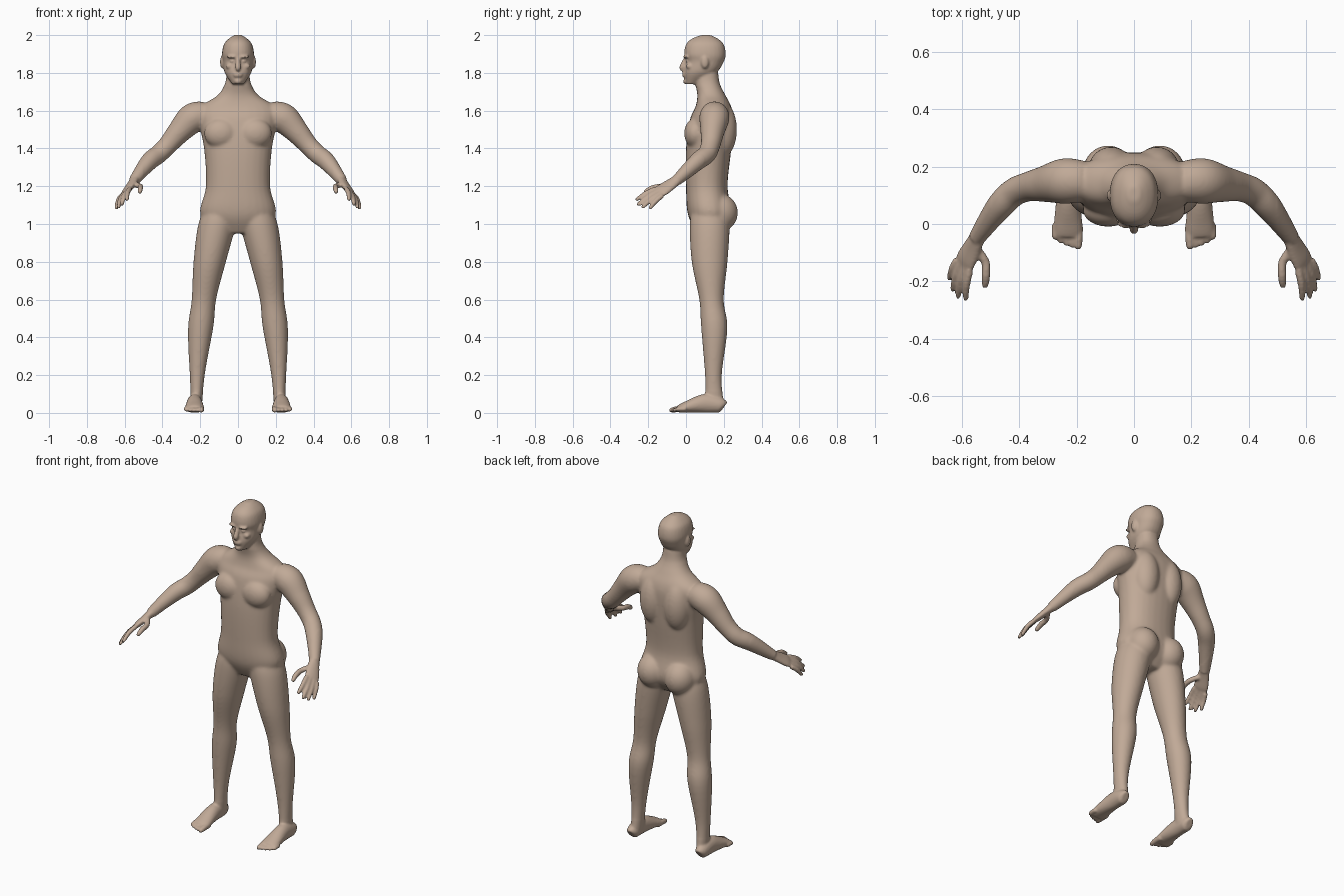
import bpy, bmesh, math
from mathutils import Vector, Matrix

default_cube = bpy.data.objects.get("Cube")
if default_cube:
    bpy.data.objects.remove(default_cube, do_unlink=True)

SIDES = 28
STEPS = 6
X_AXIS = Vector((1, 0, 0))
Y_AXIS = Vector((0, 1, 0))
bm = bmesh.new()


def spline(points):
    """Catmull-Rom interpolation of rows of numbers."""
    rows = [Vector(point) for point in points]
    result = []
    for index in range(len(rows) - 1):
        start, end = rows[index], rows[index + 1]
        before = rows[max(index - 1, 0)]
        after = rows[min(index + 2, len(rows) - 1)]
        leave, arrive = (end - before) / 2, (after - start) / 2
        for step in range(STEPS):
            t = step / STEPS
            ease = t * t * (3 - 2 * t)
            result.append(start.lerp(end, ease)
                          + leave * (t * (1 - t) ** 2)
                          - arrive * (t * t * (1 - t)))
    return result + [rows[-1]]


def oval(power):
    """Unit cross-section; a power below one makes it squarer."""
    for index in range(SIDES):
        angle = math.tau * index / SIDES
        c, s = math.cos(angle), math.sin(angle)
        yield math.copysign(abs(c) ** power, c), math.copysign(abs(s) ** power, s)


def skin(rings):
    """Bridge closed rings of points into a capped tube."""
    loops = [[bm.verts.new(point) for point in ring] for ring in rings]
    for lower, upper in zip(loops, loops[1:]):
        for index in range(SIDES):
            following = (index + 1) % SIDES
            bm.faces.new((lower[index], lower[following], upper[following], upper[index]))
    bm.faces.new(reversed(loops[0]))
    bm.faces.new(loops[-1])


def stack(rows, centre, power):
    """Level sections: height, half width, front, back."""
    rings = []
    for z, half, front, back in spline(rows):
        middle, depth = (front + back) / 2, (back - front) / 2
        rings.append([(centre(z) + half * c, middle + depth * s, z) for c, s in oval(power)])
    skin(rings)


def limb(rows, side, across=Y_AXIS):
    """Sections square to a path: x, y, z, half width and, if flattened, half thickness."""
    rows = spline(rows)
    centres = [Vector(row[:3]) for row in rows]
    rings = []
    for index, (row, centre) in enumerate(zip(rows, centres)):
        ahead = centres[min(index + 1, len(rows) - 1)]
        behind = centres[max(index - 1, 0)]
        tangent = (ahead - behind).normalized()
        wide = (across - tangent * across.dot(tangent)).normalized()
        thick = tangent.cross(wide)
        ring = [centre + wide * (row[3] * c) + thick * (row[-1] * s) for c, s in oval(1)]
        rings.append([(side * point.x, point.y, point.z) for point in ring])
    skin(rings)


def digit(points, radius, side):
    """Finger or toe, tapering to a rounded tip."""
    path = [Vector(point) for point in points]
    tip_radius = radius * 0.75
    tip = path[-1] + (path[-1] - path[-2]).normalized() * tip_radius * 0.7
    rows = [(*point, radius) for point in path[:-1]]
    rows += [(*path[-1], tip_radius), (*tip, tip_radius / 2)]
    limb(rows, side, X_AXIS)


def blob(centre, radii, side=1):
    """Ellipsoid for a rounded muscle or facial feature."""
    x, y, z = centre
    place = Matrix.Translation((side * x, y, z)) @ Matrix.Diagonal((*radii, 1))
    bmesh.ops.create_uvsphere(bm, u_segments=24, v_segments=16, radius=1, matrix=place)


# Torso and neck
stack([(0.95, 0.1, 0.06, 0.18), (1.05, 0.2, 0.01, 0.24), (1.2, 0.17, 0, 0.22),
       (1.4, 0.18, 0, 0.24), (1.55, 0.21, 0.02, 0.25), (1.62, 0.2, 0.05, 0.24),
       (1.68, 0.11, 0.06, 0.21), (1.74, 0.07, 0.05, 0.18), (1.8, 0.06, 0.05, 0.17)],
      centre=lambda z: 0, power=0.9)

# Head
stack([(1.74, 0.03, 0, 0.06), (1.8, 0.07, -0.01, 0.16), (1.86, 0.08, 0, 0.2),
       (1.9, 0.085, -0.01, 0.21), (1.95, 0.075, 0, 0.2), (1.98, 0.05, 0.03, 0.17),
       (2, 0.02, 0.08, 0.13)],
      centre=lambda z: 0, power=0.9)

# Nose, lips and chin
limb([(0, 0, 1.88, 0.01), (0, -0.02, 1.83, 0.015), (0, -0.015, 1.815, 0.01)], 1, X_AXIS)
for lip_height in (1.784, 1.796):
    blob((0, -0.01, lip_height), (0.023, 0.011, 0.006))
blob((0, 0, 1.755), (0.02, 0.015, 0.015))

for side in (1, -1):
    # Brow, eye, cheek and ear
    blob((0.03, 0, 1.885), (0.03, 0.015, 0.008), side)
    blob((0.03, 0.01, 1.862), (0.014, 0.013, 0.008), side)
    blob((0.045, 0.02, 1.835), (0.02, 0.02, 0.016), side)
    blob((0.084, 0.1, 1.857), (0.011, 0.02, 0.033), side)

    # Chest, shoulder blade and buttock
    blob((0.09, 0.05, 1.48), (0.09, 0.06, 0.08), side)
    blob((0.08, 0.19, 1.5), (0.08, 0.08, 0.15), side)
    blob((0.09, 0.18, 1.06), (0.09, 0.095, 0.1), side)

    # Leg, set on a line that curves in toward the hip
    stack([(0.05, 0.03, 0.1, 0.2), (0.2, 0.04, 0.1, 0.19), (0.45, 0.067, 0.08, 0.22),
           (0.6, 0.065, 0.07, 0.2), (0.8, 0.086, 0.03, 0.22), (1, 0.1, 0.02, 0.23),
           (1.1, 0.08, 0.04, 0.2)],
          centre=lambda z: side * (0.22 - 0.11 * z * z), power=1)

    # Foot, resting on the floor
    sole = [(0.2, 0.02, 0.03), (0.18, 0.035, 0.04), (0.1, 0.04, 0.05),
            (0, 0.05, 0.03), (-0.04, 0.05, 0.02)]
    limb([(0.23, y, rise, width, rise) for y, width, rise in sole], side, X_AXIS)

    # Toes, shortening outward
    for toe in range(5):
        x = 0.195 + 0.02 * toe
        radius = 0.012 if toe else 0.017
        tip = -0.08 + 0.002 * toe * toe
        digit([(x, 0, 0.02), (x, -0.04, 0.02), (x, tip, 0.014)], radius, side)

    # Arm
    limb([(0.17, 0.15, 1.58, 0.07), (0.24, 0.15, 1.56, 0.08), (0.31, 0.14, 1.49, 0.064),
          (0.37, 0.13, 1.42, 0.052), (0.42, 0.11, 1.37, 0.05), (0.47, 0.06, 1.33, 0.047),
          (0.55, -0.05, 1.23, 0.029)], side)

    # Palm
    wrist = Vector((0.545, -0.045, 1.235))
    first_knuckle = Vector((0.573, -0.16, 1.186))
    last_knuckle = Vector((0.618, -0.125, 1.15))
    reach = first_knuckle.lerp(last_knuckle, 0.5) - wrist
    palm = [(0, 0.028, 0.025), (0.4, 0.037, 0.02), (0.8, 0.043, 0.017), (1, 0.04, 0.012)]
    limb([(*(wrist + reach * along), width, thick) for along, width, thick in palm],
         side, last_knuckle - first_knuckle)

    # Fingers, the middle two longest, slightly curled
    first_tip, last_tip = Vector((0.588, -0.26, 1.13)), Vector((0.643, -0.19, 1.085))
    for finger in range(4):
        share = finger / 3
        base = first_knuckle.lerp(last_knuckle, share)
        tip = first_tip.lerp(last_tip, share) + reach * (0.18 * math.sin(math.pi * share))
        joint = base.lerp(tip, 0.5) + Vector((0.004, 0, 0.006))
        digit([base, joint, tip], 0.013, side)

    # Thumb
    digit([wrist + reach * 0.3, (0.52, -0.13, 1.2), (0.517, -0.18, 1.19),
           (0.52, -0.215, 1.17)], 0.015, side)

# Fuse the parts into one skin
bmesh.ops.recalc_face_normals(bm, faces=bm.faces)
mesh = bpy.data.meshes.new("body")
bm.to_mesh(mesh)
bm.free()
body = bpy.data.objects.new("body", mesh)
bpy.context.collection.objects.link(body)
bpy.ops.object.select_all(action="DESELECT")
body.select_set(True)
bpy.context.view_layer.objects.active = body
fuse = body.modifiers.new("fuse", "REMESH")
fuse.mode = "VOXEL"
fuse.voxel_size = 0.0065
bpy.ops.object.modifier_apply(modifier=fuse.name)

# Soften the large forms strongly, the details lightly
large_forms = body.vertex_groups.new(name="large_forms")
large_forms.add([vertex.index for vertex in body.data.vertices
                 if 0.12 < vertex.co.z < 1.72 and abs(vertex.co.x) < 0.5], 1, "REPLACE")
for name, group, rounds in (("soften", large_forms.name, 18), ("polish", "", 3)):
    smooth = body.modifiers.new(name, "SMOOTH")
    smooth.factor = 0.5
    smooth.iterations = rounds
    smooth.vertex_group = group
    bpy.ops.object.modifier_apply(modifier=smooth.name)

# Skin colour
skin_tone = (0.53, 0.4, 0.31, 1)
material = bpy.data.materials.new("skin_tan")
material.use_nodes = True
material.diffuse_color = skin_tone
shader = next(node for node in material.node_tree.nodes if node.type == "BSDF_PRINCIPLED")
shader.inputs["Base Color"].default_value = skin_tone
body.data.materials.clear()
body.data.materials.append(material)
bpy.ops.object.shade_smooth()
